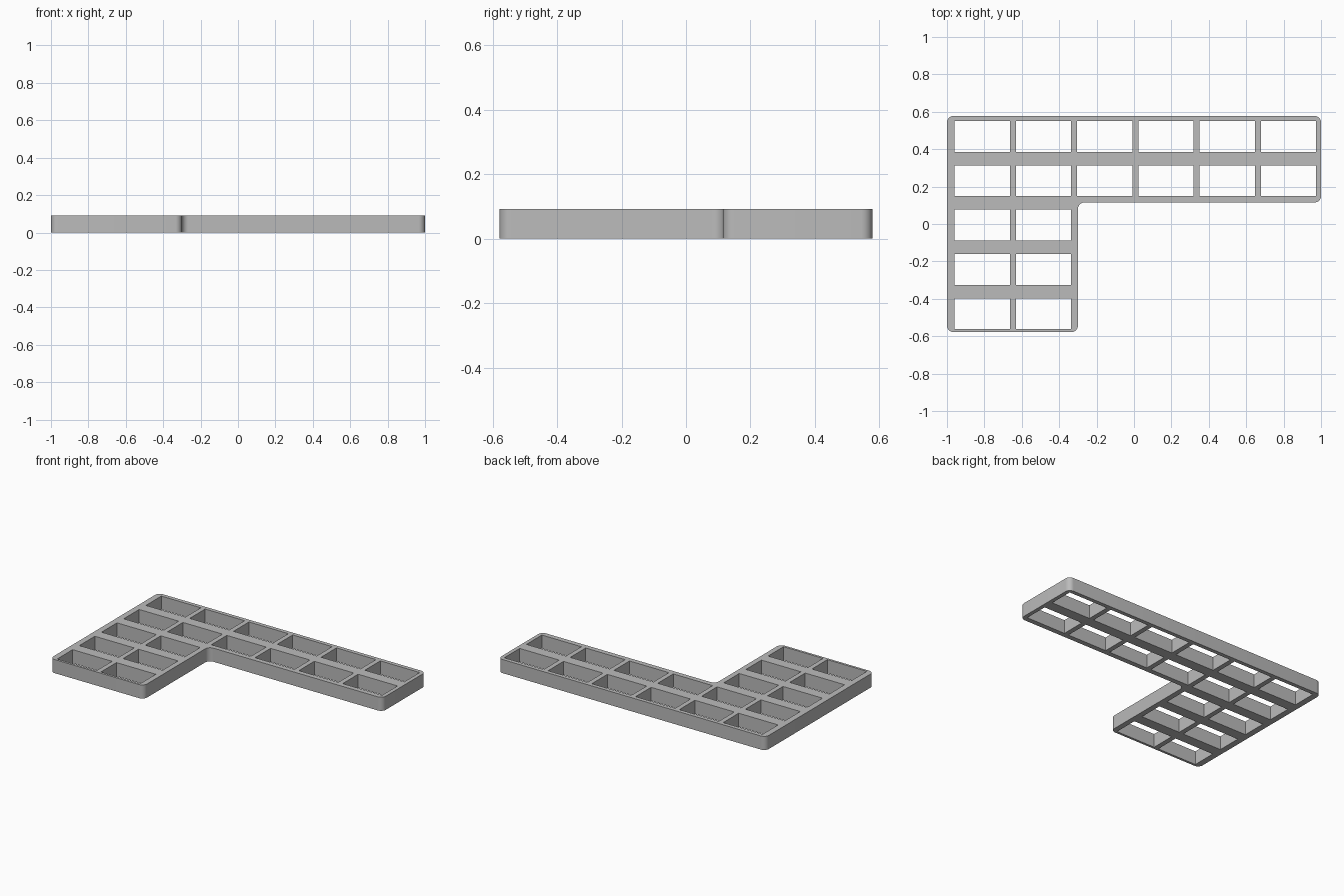
import bpy
import math
from mathutils import Vector

cube = bpy.data.objects.get("Cube")
if cube:
    bpy.data.objects.remove(cube, do_unlink=True)

HEIGHT = 0.092
RADIUS = 0.035


def rounded(points, radius, steps=8):
    """Replace every right-angled corner by a fillet arc."""
    out = []
    for i, p in enumerate(points):
        p = Vector(p)
        a = (Vector(points[i - 1]) - p).normalized() * radius
        b = (Vector(points[(i + 1) % len(points)]) - p).normalized() * radius
        for s in range(steps + 1):
            t = math.pi / 2 * s / steps
            out.append(p + a * (1 - math.sin(t)) + b * (1 - math.cos(t)))
    return out


def add_loop(curve, points):
    spline = curve.splines.new('POLY')
    spline.points.add(len(points) - 1)
    for sp, p in zip(spline.points, points):
        sp.co = (p[0], p[1], 0, 1)
    spline.use_cyclic_u = True


# L-shaped outline with rounded corners
curve = bpy.data.curves.new("tray_profile", 'CURVE')
curve.dimensions = '2D'
curve.fill_mode = 'BOTH'
curve.extrude = HEIGHT / 2
outline = [(-1, -0.578), (-0.3, -0.578), (-0.3, 0.115),
           (1, 0.115), (1, 0.578), (-1, 0.578)]
add_loop(curve, rounded(outline, RADIUS))

# Rectangular through-pockets: six columns in two rows, two columns below
for row in range(5):
    for col in range(6 if row < 2 else 2):
        x0 = -0.959 + col * 0.3275
        y1 = 0.551 - row * 0.237
        x1, y0 = x0 + 0.295, y1 - 0.165
        add_loop(curve, [(x0, y0), (x1, y0), (x1, y1), (x0, y1)])

tray = bpy.data.objects.new("pocket_tray", curve)
tray.location.z = HEIGHT / 2
bpy.context.collection.objects.link(tray)

# Solid mesh with soft corners and crisp edges
bpy.context.view_layer.objects.active = tray
tray.select_set(True)
bpy.ops.object.convert(target='MESH')
tray = bpy.context.object
tray.name = "pocket_tray"
bpy.ops.object.mode_set(mode='EDIT')
bpy.ops.mesh.select_all(action='SELECT')
bpy.ops.mesh.remove_doubles(threshold=0.0001)
bpy.ops.mesh.normals_make_consistent(inside=False)
bpy.ops.object.mode_set(mode='OBJECT')
bpy.ops.object.shade_smooth_by_angle(angle=math.radians(30))

# Plain grey
grey = bpy.data.materials.new("plain_grey")
grey.use_nodes = True
colour = (0.5, 0.5, 0.5, 1)
grey.diffuse_color = colour
grey.node_tree.nodes["Principled BSDF"].inputs["Base Color"].default_value = colour
tray.data.materials.clear()
tray.data.materials.append(grey)
